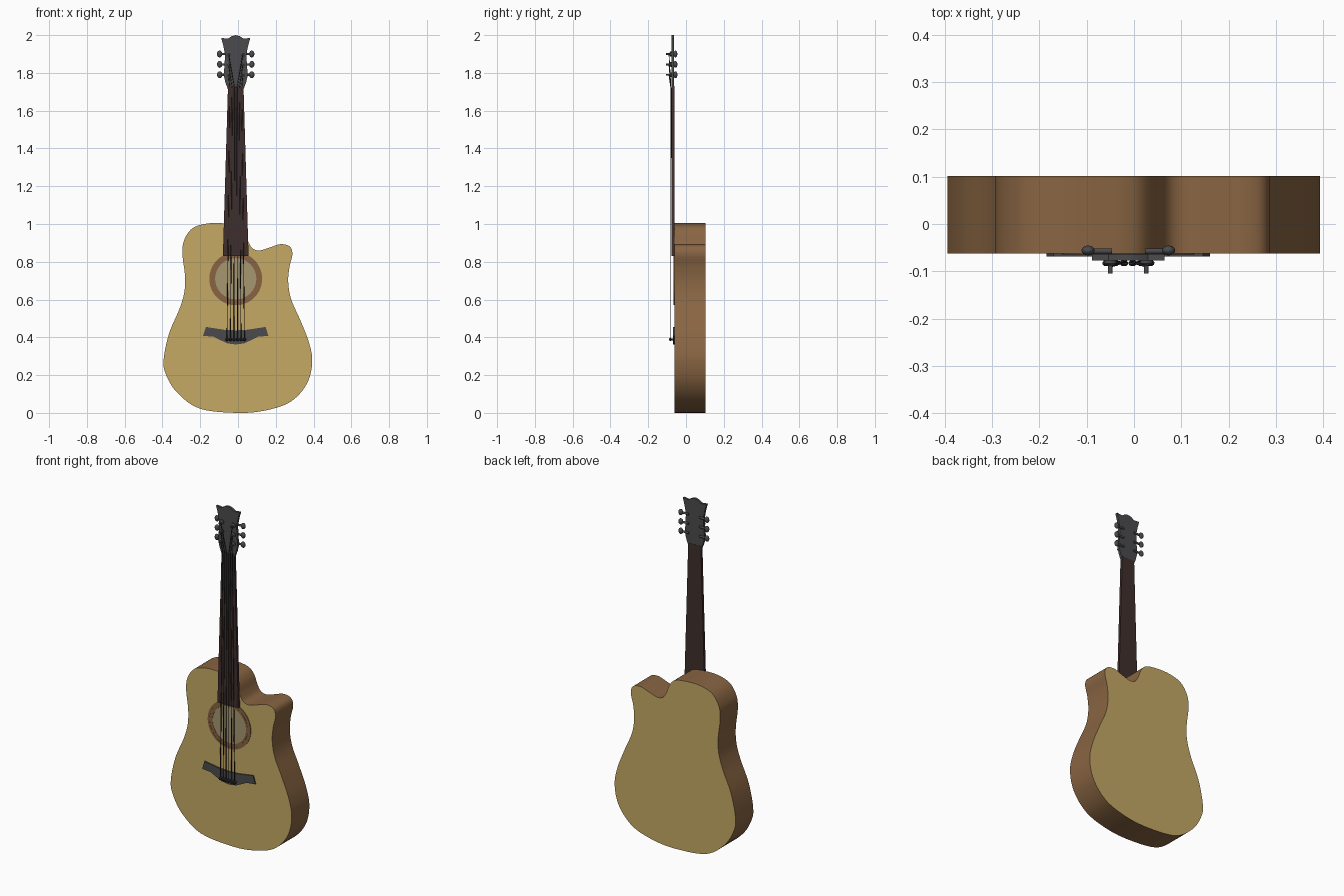
import bpy, bmesh, math
from mathutils import Vector, Matrix

if "Cube" in bpy.data.objects:
    bpy.data.objects.remove(bpy.data.objects["Cube"])

CX = -0.012  # centre line of neck, hole, bridge and head


def mat(name, r, g, b):
    m = bpy.data.materials.new(name)
    m.diffuse_color = (r, g, b, 1)
    m.use_nodes = True
    m.node_tree.nodes["Principled BSDF"].inputs["Base Color"].default_value = m.diffuse_color
    return m


SPRUCE = mat("pale_wood", 0.56, 0.40, 0.13)
BROWN = mat("side_wood", 0.25, 0.13, 0.055)
NECK = mat("dark_wood", 0.05, 0.028, 0.025)
DARK = mat("dark_grey", 0.07, 0.07, 0.075)
HOLE = mat("hole_tone", 0.38, 0.31, 0.16)
STRING = mat("string_metal", 0.035, 0.03, 0.03)


def finish(name, bm, mats, angle=35):
    bmesh.ops.recalc_face_normals(bm, faces=bm.faces)
    me = bpy.data.meshes.new(name)
    bm.to_mesh(me)
    bm.free()
    for m in mats:
        me.materials.append(m)
    ob = bpy.data.objects.new(name, me)
    bpy.context.collection.objects.link(ob)
    bpy.ops.object.select_all(action='DESELECT')
    ob.select_set(True)
    bpy.context.view_layer.objects.active = ob
    bpy.ops.object.shade_smooth_by_angle(angle=math.radians(angle))
    return ob


def spline(pts, steps=6):
    """Closed Catmull-Rom curve through 2D points."""
    p = [Vector(q) for q in pts]
    n, out = len(p), []
    for i in range(n):
        a, b, c, d = p[i - 1], p[i], p[(i + 1) % n], p[(i + 2) % n]
        for k in range(steps):
            t = k / steps
            out.append(0.5 * (2 * b + (c - a) * t + (2 * a - 5 * b + 4 * c - d) * t * t
                              + (3 * b - a - 3 * c + d) * t ** 3))
    return out


def prism(name, pts, y0, y1, mats):
    """Extrude an x-z outline along y; second material goes on the sides."""
    bm = bmesh.new()
    front = [bm.verts.new((x, y0, z)) for x, z in pts]
    back = [bm.verts.new((x, y1, z)) for x, z in pts]
    bm.faces.new(front)
    bm.faces.new(back[::-1])
    for i in range(len(pts)):
        j = (i + 1) % len(pts)
        f = bm.faces.new((front[i], back[i], back[j], front[j]))
        f.material_index = len(mats) - 1
    return finish(name, bm, mats)


def mirrored(half):
    """Outline from right-half points (offset from centre line), top to bottom."""
    right = [(CX + x, z) for x, z in half]
    left = [(CX - x, z) for x, z in reversed(half) if x > 0]
    return right + left


def lathe(name, profile, centre, axis, m, seg=48, closed=False):
    """Revolve (radius, height) pairs round an axis through centre."""
    bm = bmesh.new()
    q = Vector((0, 0, 1)).rotation_difference(Vector(axis)).to_matrix()
    rings = [[bm.verts.new(Vector(centre) + q @ Vector((r * math.cos(a), r * math.sin(a), h)))
              for a in [2 * math.pi * k / seg for k in range(seg)]] for r, h in profile]
    pairs = list(zip(rings, rings[1:])) + ([(rings[-1], rings[0])] if closed else [])
    for A, B in pairs:
        for k in range(seg):
            j = (k + 1) % seg
            bm.faces.new((A[k], A[j], B[j], B[k]))
    if not closed:
        bm.faces.new(rings[0])
        bm.faces.new(rings[-1])
    return finish(name, bm, [m])


# Cutaway body
outline = [(0, 0), (-0.20, 0.022), (-0.32, 0.105), (-0.38, 0.20), (-0.394, 0.28),
           (-0.365, 0.42), (-0.31, 0.55), (-0.284, 0.64), (-0.281, 0.73), (-0.294, 0.84),
           (-0.285, 0.915), (-0.24, 0.978), (-0.16, 1.003), (-0.07, 1.003), (0.0, 0.99),
           (0.035, 0.955), (0.055, 0.905), (0.078, 0.87), (0.115, 0.86), (0.17, 0.876),
           (0.225, 0.893), (0.273, 0.882), (0.288, 0.84), (0.272, 0.77), (0.266, 0.69),
           (0.282, 0.60), (0.33, 0.49), (0.375, 0.375), (0.393, 0.27), (0.365, 0.155),
           (0.28, 0.06), (0.15, 0.014)]
prism("body", spline(outline), -0.062, 0.102, [SPRUCE, BROWN])

# Sound hole and rosette rings
lathe("sound_hole", [(0.112, 0), (0.112, 0.0015)], (CX, -0.062, 0.71), (0, -1, 0), HOLE)
for i, (r0, r1, h) in enumerate([(0.128, 0.14, 0.003), (0.120, 0.128, 0.002), (0.109, 0.120, 0.003)]):
    lathe(f"rosette_ring_{i + 1}", [(r0, -0.001), (r1, -0.001), (r1, h), (r0, h)],
          (CX, -0.062, 0.71), (0, -1, 0), BROWN, closed=True)

# Neck slab
neck = prism("neck", mirrored([(0.041, 1.73), (0.068, 0.83)]), -0.077, -0.062, [NECK])

# Headstock
head = [(0, 2.0), (0.022, 1.994), (0.042, 1.981), (0.077, 1.985), (0.066, 1.945), (0.057, 1.90),
        (0.059, 1.84), (0.064, 1.79), (0.055, 1.75), (0.042, 1.715)]
prism("headstock", mirrored(head), -0.077, -0.063, [DARK])

# Bridge
bridge = [(0, 0.437), (0.06, 0.44), (0.158, 0.455), (0.173, 0.408), (0.118, 0.403),
          (0.085, 0.387), (0.045, 0.368), (0, 0.362)]
prism("bridge", mirrored(bridge), -0.069, -0.061, [DARK])

# Tuners: post, washer, shaft and knob on each side
posts = {}
for side in (-1, 1):
    for row, z in enumerate((1.79, 1.845, 1.9)):
        tag = f"{'left' if side < 0 else 'right'}_{row + 1}"
        x = CX + side * 0.038
        posts[side, row] = (x, -0.09, z)
        lathe(f"tuner_post_{tag}",
              [(0.013, 0), (0.013, 0.008), (0.008, 0.011), (0.005, 0.013), (0.005, 0.030)],
              (x, -0.075, z), (0, -1, 0), DARK, 16)
        lathe(f"tuner_shaft_{tag}", [(0.006, 0), (0.006, 0.05)],
              (CX + side * 0.035, -0.0575, z), (side, 0, 0), DARK, 12)
        bm = bmesh.new()
        bmesh.ops.create_uvsphere(bm, u_segments=16, v_segments=10, radius=1,
                                  matrix=Matrix.Translation((CX + side * 0.085, -0.056, z))
                                  @ Matrix.Diagonal((0.014, 0.0105, 0.018, 1)))
        finish(f"tuner_knob_{tag}", bm, [DARK], 60)

# Strings and bridge pins
for i in range(6):
    u = i - 2.5
    side = -1 if i < 3 else 1
    row = i if i < 3 else 5 - i
    path = [(CX + u * 0.0185, -0.081, 0.39), (CX + u * 0.0125, -0.080, 1.72), posts[side, row]]
    cu = bpy.data.curves.new(f"string_{i + 1}", 'CURVE')
    cu.dimensions = '3D'
    cu.bevel_depth = 0.0022
    cu.bevel_resolution = 1
    cu.use_fill_caps = True
    sp = cu.splines.new('POLY')
    sp.points.add(len(path) - 1)
    for pt, co in zip(sp.points, path):
        pt.co = (*co, 1)
    cu.materials.append(STRING)
    bpy.context.collection.objects.link(bpy.data.objects.new(f"string_{i + 1}", cu))
    lathe(f"bridge_pin_{i + 1}", [(0.006, 0), (0.006, 0.012), (0.009, 0.015), (0.008, 0.02), (0.004, 0.023)],
          (CX + u * 0.0185, -0.066, 0.389), (0, -1, 0), STRING, 12)
